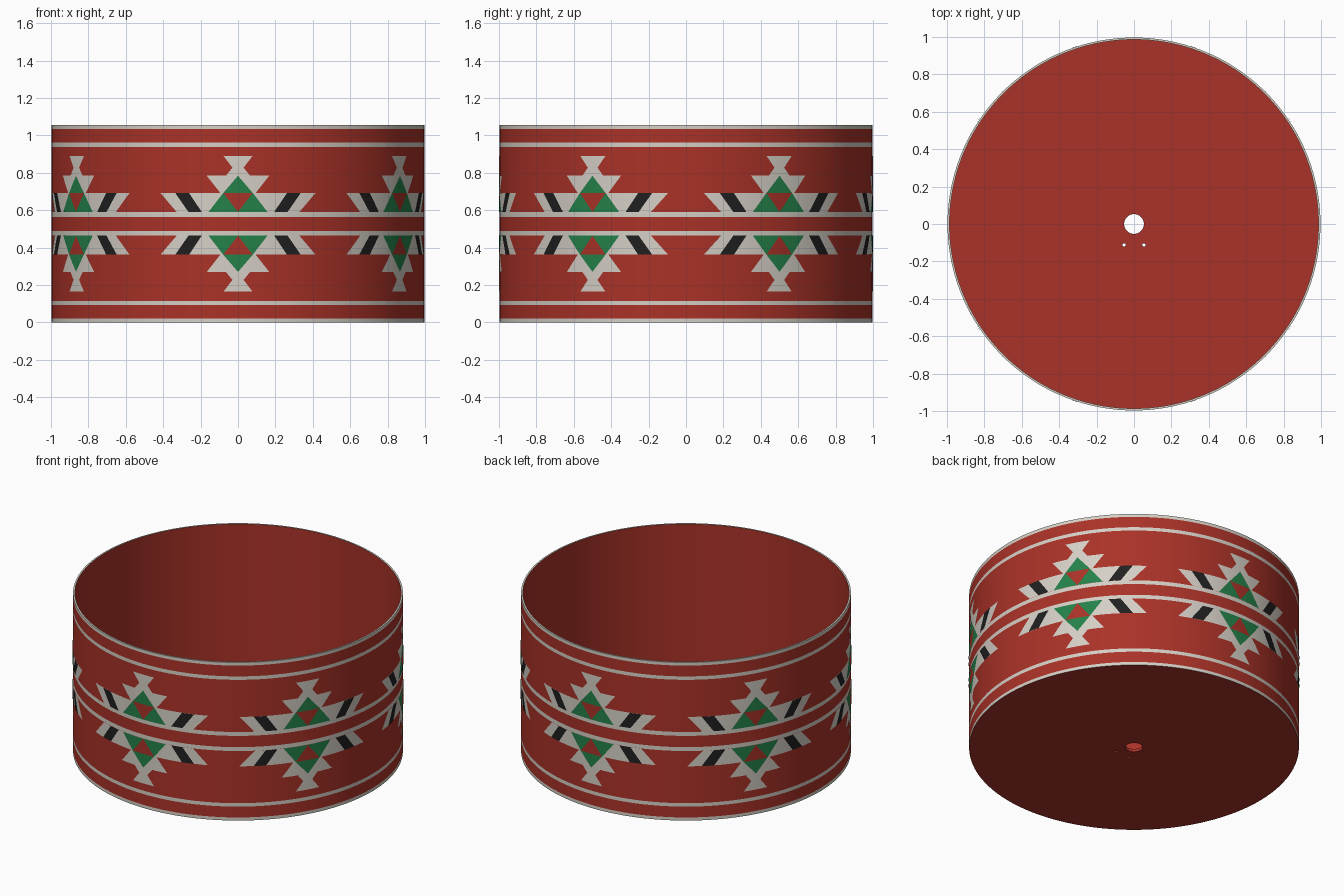
import bpy
import bmesh
from math import pi, cos, sin
from mathutils import Vector

if "Cube" in bpy.data.objects:
    bpy.data.objects.remove(bpy.data.objects["Cube"])

SEG = 144
STEP = 2 * pi / SEG
HEIGHT, MID = 1.055, 0.5275
R_OUT, R_IN = 0.997, 0.986
R_WHITE, R_COLOUR = 0.9985, 1.0


def material(name, rgb):
    m = bpy.data.materials.new(name)
    m.use_nodes = True
    m.diffuse_color = (*rgb, 1)
    m.node_tree.nodes["Principled BSDF"].inputs["Base Color"].default_value = (*rgb, 1)
    return m


red = material("brick_red", (0.40, 0.032, 0.021))
white = material("warm_white", (0.66, 0.62, 0.56))
green = material("green", (0.018, 0.22, 0.068))
black = material("black", (0.014, 0.014, 0.014))


def add_object(name, bm, mats):
    mesh = bpy.data.meshes.new(name)
    bm.to_mesh(mesh)
    bm.free()
    ob = bpy.data.objects.new(name, mesh)
    bpy.context.collection.objects.link(ob)
    for m in mats:
        mesh.materials.append(m)
    return ob


def smooth(ob):
    bpy.ops.object.select_all(action='DESELECT')
    ob.select_set(True)
    bpy.context.view_layer.objects.active = ob
    bpy.ops.object.shade_smooth_by_angle(angle=pi / 6)


def on_drum(r, a, z):
    return Vector((r * sin(a), -r * cos(a), z))


# Wall: closed lathe profile with white bands on the outside
half_bands = [(0.0, 0.021), (0.093, 0.116), (0.464, 0.490)]
bands = half_bands + [(HEIGHT - b, HEIGHT - a) for a, b in reversed(half_bands)]
levels = [z for band in bands for z in band]
profile = [(R_OUT, z) for z in levels] + [(R_IN, HEIGHT), (R_IN, 0)]
bm = bmesh.new()
rings = [[bm.verts.new(on_drum(r, j * STEP, z)) for j in range(SEG)] for r, z in profile]
for i, ring in enumerate(rings):
    upper = rings[(i + 1) % len(rings)]
    for j in range(SEG):
        k = (j + 1) % SEG
        face = bm.faces.new((ring[j], ring[k], upper[k], upper[j]))
        # even outside strips are bands; the top rim is white too
        face.material_index = int(i < len(levels) and (i % 2 == 0 or i == len(levels) - 1))
smooth(add_object("drum_wall", bm, [red, white]))


# Floor with a centre hole and two pin holes
def cylinder(name, r, z0, z1, x=0, y=0, seg=32):
    bm = bmesh.new()
    bmesh.ops.create_cone(bm, cap_ends=True, segments=seg, radius1=r, radius2=r, depth=z1 - z0)
    bmesh.ops.translate(bm, verts=bm.verts, vec=(x, y, (z0 + z1) / 2))
    return add_object(name, bm, [red])


floor = cylinder("floor", R_IN, 0, 0.02, seg=SEG)
cutters = [cylinder("hole_cutter", r, -0.1, 0.1, x, y)
           for r, x, y in ((0.053, 0, 0), (0.009, -0.053, -0.112), (0.009, 0.053, -0.112))]
for c in cutters:
    c.hide_render = True
    mod = floor.modifiers.new("hole", 'BOOLEAN')
    mod.operation = 'DIFFERENCE'
    mod.solver = 'EXACT'
    mod.object = c
graph = bpy.context.evaluated_depsgraph_get()
cut_mesh = bpy.data.meshes.new_from_object(floor.evaluated_get(graph))
floor.modifiers.clear()
floor.data = cut_mesh
for c in cutters:
    bpy.data.objects.remove(c)


# Painted motifs: flat shapes (angle, distance from mid height) wrapped on the wall
def wrapped_plates(name, shapes, mat, radius):
    flat = bmesh.new()
    for shape in shapes:
        flat.faces.new([flat.verts.new((u, v, 0)) for u, v in shape])
    for j in range(-12, 13):
        bmesh.ops.bisect_plane(flat, geom=flat.verts[:] + flat.edges[:] + flat.faces[:],
                               plane_co=(j * STEP, 0, 0), plane_no=(1, 0, 0), dist=1e-5)
    bm = bmesh.new()
    for k in range(6):
        for side in (1, -1):
            copy = {v: bm.verts.new(on_drum(radius, v.co.x + k * pi / 3, MID + side * v.co.y))
                    for v in flat.verts}
            for f in flat.faces:
                bm.faces.new([copy[v] for v in f.verts])
    bm.normal_update()
    for f in bm.faces:
        c = f.calc_center_median()
        if f.normal.x * c.x + f.normal.y * c.y < 0:
            f.normal_flip()
    flat.free()
    smooth(add_object(name, bm, [mat]))


def trapezoid(v0, w0, v1, w1):
    return [(-w0, v0), (w0, v0), (w1, v1), (-w1, v1)]


BASE, STEP_1, STEP_2, WAIST, TIP = 0.0635, 0.165, 0.257, 0.30, 0.363
wrapped_plates("motif_body", [
    trapezoid(BASE, 0.335, STEP_1, 0.428),
    trapezoid(STEP_1, 0.095, STEP_2, 0.168),
    trapezoid(STEP_2, 0.065, WAIST, 0.03),
    trapezoid(WAIST, 0.03, TIP, 0.078),
], white, R_WHITE)

# Slanted bars on the wings
bar = [(0.195, BASE), (0.268, BASE), (0.342, STEP_1), (0.265, STEP_1)]
wrapped_plates("motif_bars", [bar, [(-u, v) for u, v in bar]], black, R_COLOUR)

# Large triangle split into three corners around an inverted centre
W, PEAK = 0.158, 0.257
corner = [(0, BASE), (W, BASE), (W / 2, STEP_1)]
wrapped_plates("motif_triangles", [
    corner,
    [(-u, v) for u, v in corner],
    [(-W / 2, STEP_1), (W / 2, STEP_1), (0, PEAK)],
], green, R_COLOUR)
wrapped_plates("motif_centre", [[(0, BASE), (W / 2, STEP_1), (-W / 2, STEP_1)]], red, R_COLOUR)
